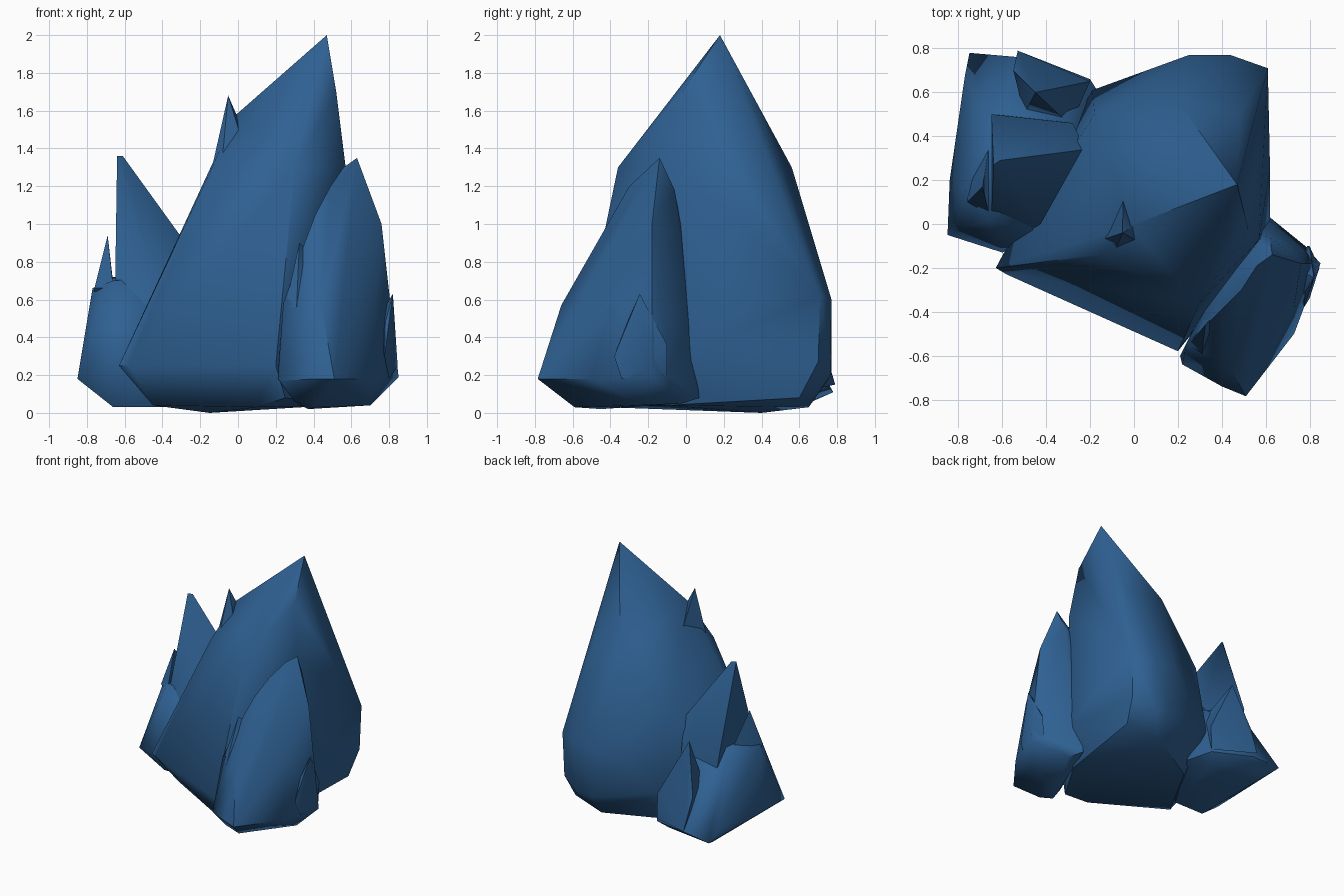
import bpy, bmesh, math

blue = bpy.data.materials.new("slate_blue")
blue.diffuse_color = (0.028, 0.118, 0.29, 1)


def rock(name, points, angle=50):
    """Faceted stone: convex hull of its corner points, softly shaded."""
    bm = bmesh.new()
    verts = [bm.verts.new(p) for p in points]
    res = bmesh.ops.convex_hull(bm, input=verts)
    junk = [v for v in res["geom_interior"] if isinstance(v, bmesh.types.BMVert)]
    bmesh.ops.delete(bm, geom=junk, context='VERTS')
    bmesh.ops.recalc_face_normals(bm, faces=bm.faces)
    me = bpy.data.meshes.new(name)
    bm.to_mesh(me)
    bm.free()
    me.materials.append(blue)
    ob = bpy.data.objects.new(name, me)
    bpy.context.collection.objects.link(ob)
    bpy.ops.object.select_all(action='DESELECT')
    ob.select_set(True)
    bpy.context.view_layer.objects.active = ob
    bpy.ops.object.shade_smooth_by_angle(angle=math.radians(angle))
    return ob


# Large central crystal leaning to the right
rock("main_crystal", [
    (.47, .18, 2.0), (.52, -.02, 1.70), (-.02, -.01, 1.57),
    (.30, -.36, 1.30), (.57, -.07, 1.30), (-.15, -.14, 1.27), (.20, .56, 1.30), (.48, .50, 1.30),
    (-.18, .50, .88), (.62, .25, .60), (.61, .71, .62), (.25, .77, .60), (.44, .77, .60),
    (-.63, -.20, .25), (.20, -.58, .25), (-.58, -.23, .25), (-.19, .61, .30), (.62, -.05, .30),
    (.60, .70, .27), (.30, .77, .20), (.45, .765, .20),
    (-.50, -.12, .13), (.25, -.50, .08), (-.45, -.12, .04), (.57, .60, .08), (.30, .65, .03),
    (.50, -.10, .04), (.10, -.42, .03), (-.15, .40, 0)])

# Right crystal in front, rooted in the central one
rock("right_crystal", [
    (.63, -.14, 1.35), (.56, -.19, 1.30), (.49, -.30, 1.20), (.41, -.38, 1.05), (.62, -.06, 1.18),
    (.52, -.05, 1.12), (.58, -.02, .95),
    (.76, -.18, 1.0), (.36, -.43, .92), (.73, -.38, .62), (.24, -.54, .58), (.44, -.66, .57),
    (.62, .01, .50), (.77, -.12, .50),
    (.21, -.60, .18), (.22, -.64, .17), (.40, -.74, .18), (.51, -.785, .18), (.73, -.50, .18),
    (.85, -.18, .19), (.78, -.10, .19), (.62, .03, .20), (.55, .07, .08),
    (.30, -.58, .06), (.42, -.59, .03), (.70, -.25, .04), (.62, -.02, .05), (.37, -.45, .02)])

# Low body of the left stone
rock("left_base", [
    (-.77, .15, .66), (-.66, .02, .70), (-.66, .42, .72), (-.33, .30, .72), (-.42, -.04, .50),
    (-.72, .58, .42), (-.30, .50, .55),
    (-.85, -.05, .18), (-.84, .20, .20), (-.60, -.13, .22), (-.75, .78, .11), (-.77, .68, .20),
    (-.52, .76, .13), (-.20, .66, .10), (-.22, .55, .35), (-.1, .50, .06),
    (-.66, .0, .03), (-.66, .60, .03), (-.40, .0, .03), (-.25, .58, .03)])

# Tall blade on the left stone, upright on its outer side
rock("left_peak", [
    (-.64, .27, 1.36), (-.61, .29, 1.36), (-.65, .50, .70), (-.65, .06, .70), (-.44, .32, 1.06),
    (-.22, .34, .82), (-.40, -.04, .50), (-.28, .46, .60), (-.60, .0, .40), (-.60, .50, .40)])

# Small splinters: tip followed by the corners of the foot
splinters = {
    "left_splinter": [(-.69, .17, .94), (-.76, .10, .66), (-.66, .04, .66), (-.66, .36, .68), (-.76, .22, .55)],
    "back_splinter": [(-.45, .60, .79), (-.55, .70, .40), (-.53, .79, .15), (-.29, .45, .50),
                      (-.20, .65, .32), (-.20, .66, .12), (-.50, .50, .45)],
    "main_splinter": [(-.052, -.04, 1.68), (-.14, -.07, 1.29), (-.09, -.13, 1.27), (.04, -.09, 1.38),
                      (-.05, .14, 1.36), (.0, -.01, 1.56)],
    "front_splinter": [(.325, -.46, .90), (.25, -.55, .56), (.31, -.59, .56), (.38, -.55, .58),
                       (.36, -.42, .87), (.30, -.42, .60)],
    "right_splinter": [(.82, -.245, .63), (.775, -.38, .30), (.80, -.34, .18), (.845, -.20, .25),
                       (.80, -.10, .36), (.74, -.20, .50), (.79, -.10, .20), (.78, -.31, .48)],
}
for name, pts in splinters.items():
    rock(name, pts)
